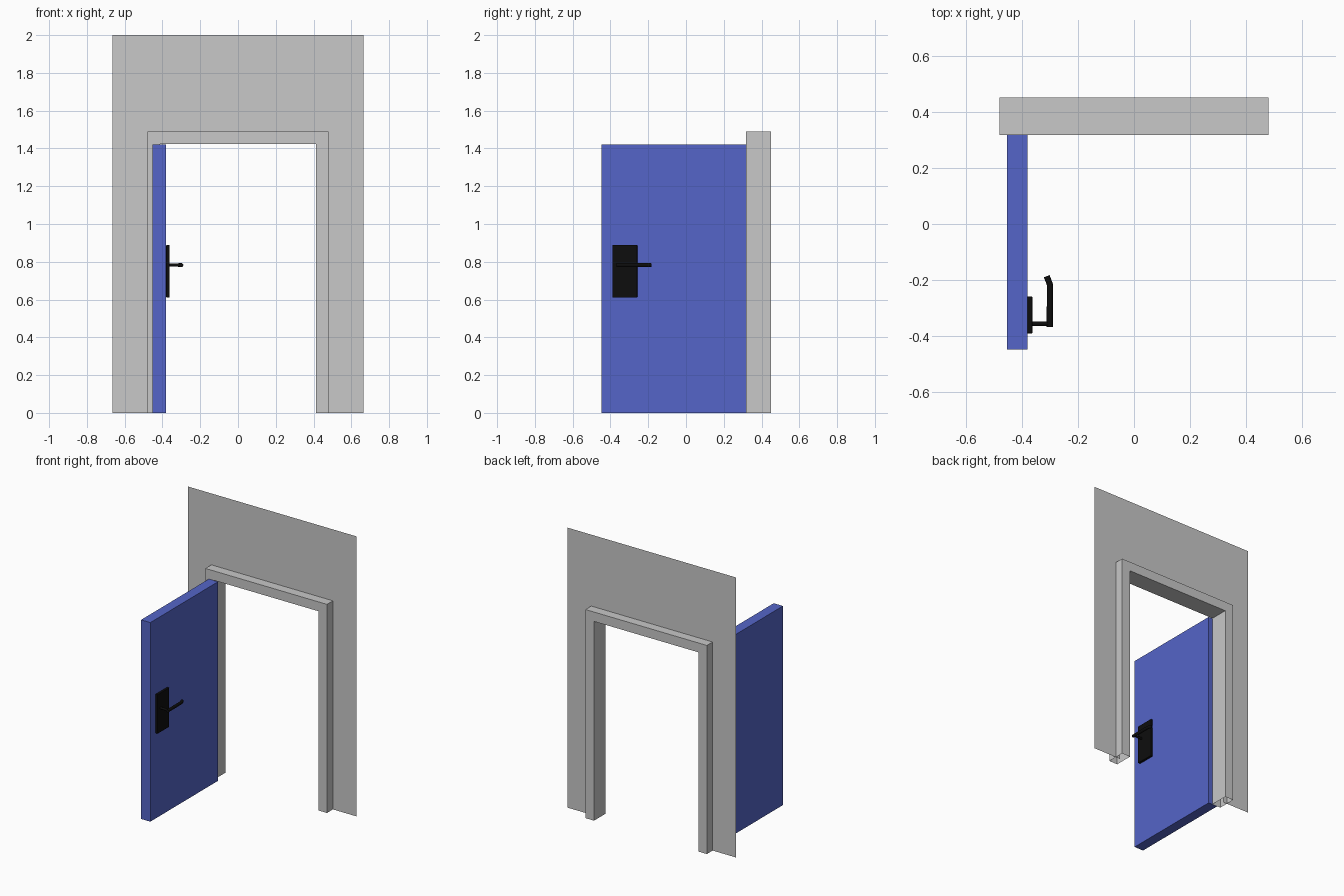
import bpy, bmesh

cube = bpy.data.objects.get("Cube")
if cube:
    bpy.data.objects.remove(cube, do_unlink=True)


def material(name, colour):
    m = bpy.data.materials.new(name)
    m.use_nodes = True
    m.diffuse_color = (*colour, 1)
    m.node_tree.nodes["Principled BSDF"].inputs["Base Color"].default_value = (*colour, 1)
    return m


grey = material("light grey", (0.58, 0.58, 0.58))
blue = material("door blue", (0.09, 0.13, 0.58))
black = material("handle black", (0.004, 0.004, 0.004))


def add_object(name, data, mat):
    obj = bpy.data.objects.new(name, data)
    data.materials.append(mat)
    bpy.context.collection.objects.link(obj)
    return obj


def finish(name, bm, mat, fix_normals=True):
    if fix_normals:
        bmesh.ops.recalc_face_normals(bm, faces=bm.faces)
    mesh = bpy.data.meshes.new(name)
    bm.to_mesh(mesh)
    bm.free()
    return add_object(name, mesh, mat)


def box(name, low, high, mat):
    bm = bmesh.new()
    bmesh.ops.create_cube(bm, size=1)
    for v in bm.verts:
        v.co = [(a + b) / 2 + c * (b - a) for a, b, c in zip(low, high, v.co)]
    return finish(name, bm, mat)


def arch(bm, half_width, height, y):
    """Corner points of an upside-down U, from left foot to right foot."""
    return [bm.verts.new((x, y, z)) for x, z in
            ((-half_width, 0), (-half_width, height), (half_width, height), (half_width, 0))]


def bridge(bm, a, b):
    for i in range(3):
        bm.faces.new((a[i], a[i + 1], b[i + 1], b[i]))


# Thin wall sheet around the opening
bm = bmesh.new()
bridge(bm, arch(bm, 0.665, 2.0, 0.385), arch(bm, 0.445, 1.455, 0.385))
finish("wall", bm, grey, False)

# Door frame, open at the feet
bm = bmesh.new()
rings = [arch(bm, 0.48, 1.49, 0.318), arch(bm, 0.48, 1.49, 0.45),
         arch(bm, 0.412, 1.423, 0.45), arch(bm, 0.412, 1.423, 0.318)]
for i in range(4):
    bridge(bm, rings[i], rings[(i + 1) % 4])
finish("door_frame", bm, grey)

# Open door leaf
box("door_leaf", (-0.453, -0.447, 0), (-0.38, 0.317, 1.422), blue)

# Handle: backplate, stem and bent lever
plate = box("handle_backplate", (-0.38, -0.39, 0.61), (-0.362, -0.258, 0.89), black)
bevel = plate.modifiers.new("soft edges", "BEVEL")
bevel.width = 0.003
bevel.segments = 2


def rod(name, points, radius):
    curve = bpy.data.curves.new(name, "CURVE")
    curve.dimensions = "3D"
    curve.bevel_depth = radius
    curve.bevel_resolution = 3
    curve.use_fill_caps = True
    spline = curve.splines.new("POLY")
    spline.points.add(len(points) - 1)
    for p, co in zip(spline.points, points):
        p.co = (*co, 1)
    add_object(name, curve, black)


rod("handle_stem", [(-0.37, -0.355, 0.782), (-0.3, -0.355, 0.782)], 0.008)
rod("handle_lever", [(-0.3, -0.367, 0.782), (-0.3, -0.215, 0.782), (-0.311, -0.186, 0.782)], 0.011)
